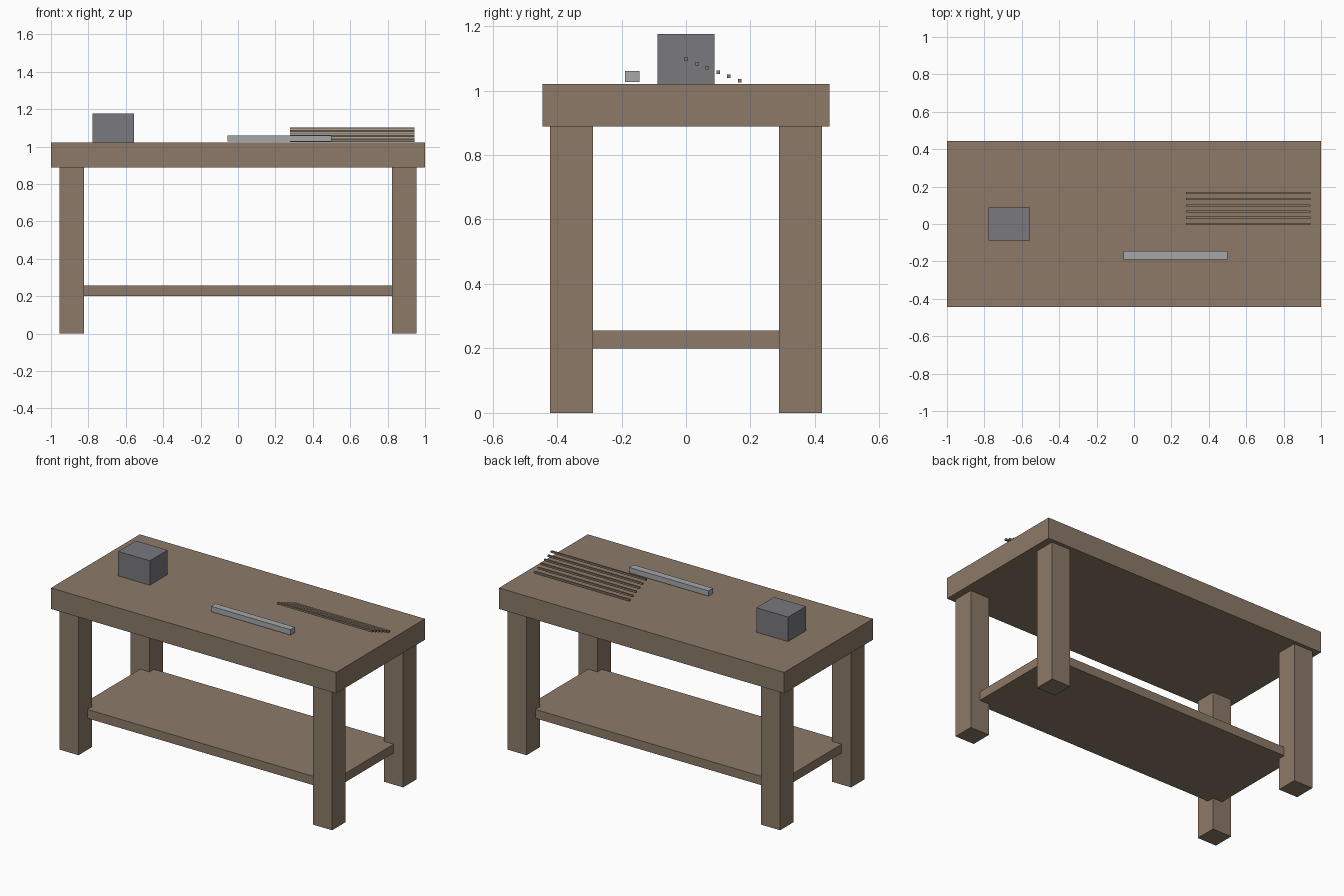
import bpy

if "Cube" in bpy.data.objects:
    bpy.data.objects.remove(bpy.data.objects["Cube"])


def material(name, color):
    m = bpy.data.materials.new(name)
    m.diffuse_color = (*color, 1.0)
    m.use_nodes = True
    m.node_tree.nodes["Principled BSDF"].inputs["Base Color"].default_value = m.diffuse_color
    return m


wood = material("brown_wood", (0.262, 0.195, 0.138))
dark_metal = material("dark_grey_metal", (0.190, 0.190, 0.209))
light_metal = material("light_grey_metal", (0.376, 0.386, 0.402))


def box(name, center, size, mat):
    """Axis-aligned box given by its centre and full size."""
    bpy.ops.mesh.primitive_cube_add(size=1, location=center)
    ob = bpy.context.object
    ob.name = name
    ob.scale = size
    bpy.ops.object.transform_apply(location=False, rotation=False, scale=True)
    ob.data.materials.append(mat)
    return ob


# Table top
box("table_top", (0, 0, 0.9545), (2.0, 0.889, 0.133), wood)

# Four square legs
for sx, side in ((-1, "left"), (1, "right")):
    for sy, end in ((-1, "front"), (1, "back")):
        box(f"leg_{end}_{side}", (sx * 0.889, sy * 0.3555, 0.444),
            (0.133, 0.133, 0.888), wood)

# Lower shelf, let into the legs
box("lower_shelf", (0, 0, 0.228), (1.778, 0.667, 0.056), wood)

# Block and bar lying on the top
box("metal_block", (-0.667, 0, 1.098), (0.222, 0.178, 0.156), dark_metal)
box("metal_bar", (0.222, -0.167, 1.043), (0.556, 0.044, 0.034), light_metal)

# Sloping row of thin rods
for i in range(6):
    box(f"thin_rod_{i + 1}", (0.611, i * 0.0333, 1.097 - i * 0.0132),
        (0.667, 0.011, 0.011), wood)
